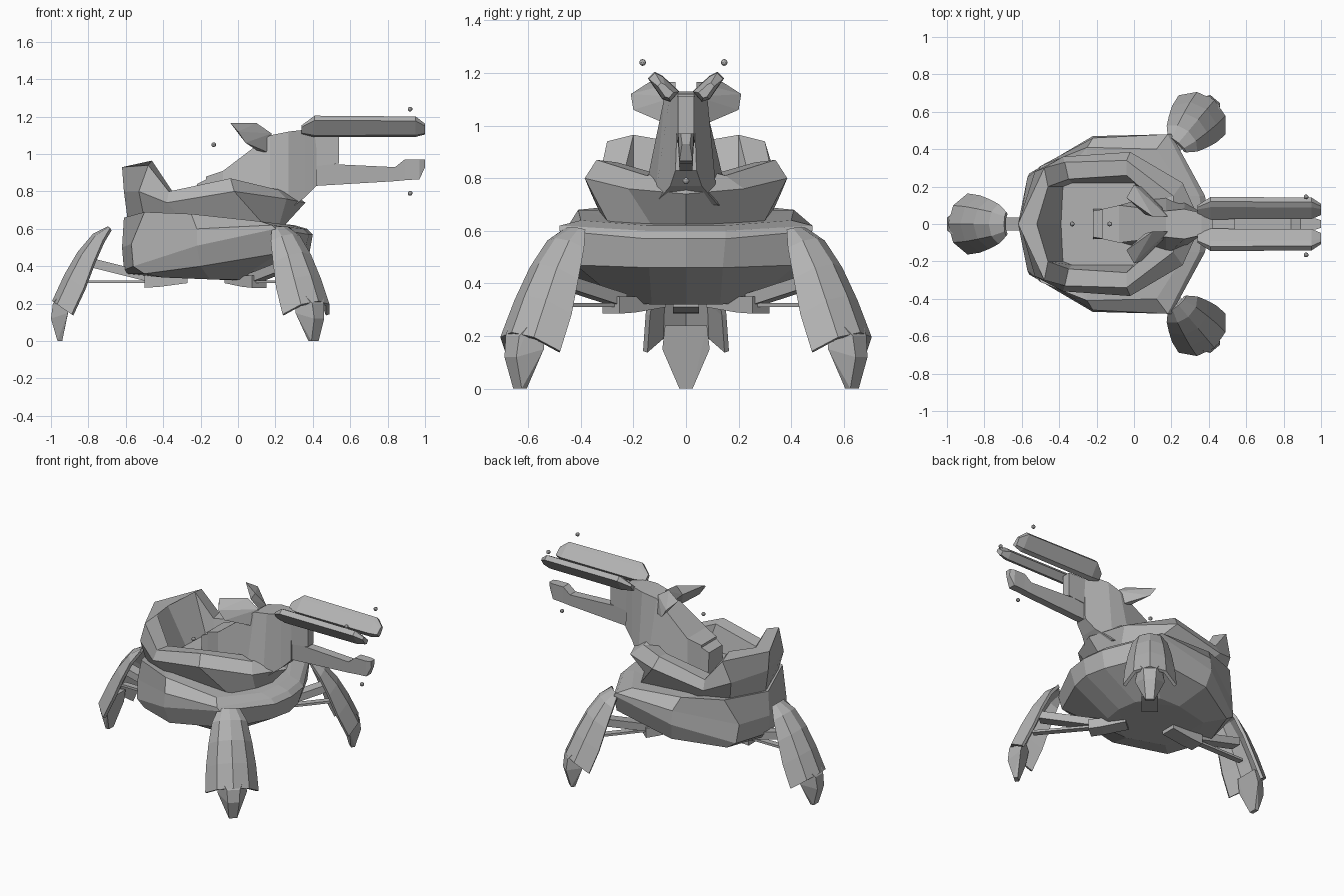
import bpy, bmesh, math
from mathutils import Matrix

old = bpy.data.objects.get("Cube")
if old:
    bpy.data.objects.remove(old)

metal = bpy.data.materials.new("grey_metal")
metal.use_nodes = True
GREY = (0.45, 0.45, 0.45, 1)
metal.diffuse_color = GREY
metal.node_tree.nodes["Principled BSDF"].inputs["Base Color"].default_value = GREY


def finish(name, bm, matrix=None):
    bmesh.ops.recalc_face_normals(bm, faces=bm.faces)
    mesh = bpy.data.meshes.new(name)
    bm.to_mesh(mesh)
    bm.free()
    mesh.materials.append(metal)
    obj = bpy.data.objects.new(name, mesh)
    if matrix:
        obj.matrix_world = matrix
    bpy.context.collection.objects.link(obj)
    return obj


def loft(name, halves, matrix=None):
    """Skin closed rings; each half outline is mirrored across y = 0."""
    bm = bmesh.new()
    rings = []
    for half in halves:
        pts = list(half) + [(x, -y, z) for x, y, z in reversed(half) if y > 0]
        rings.append([bm.verts.new(p) for p in pts])
    for a, b in zip(rings, rings[1:]):
        for i in range(len(a)):
            j = (i + 1) % len(a)
            bm.faces.new((a[i], a[j], b[j], b[i]))
    caps = [bm.faces.new(rings[0]), bm.faces.new(rings[-1])]
    bmesh.ops.triangulate(bm, faces=caps)
    return finish(name, bm, matrix)


def bar_loft(name, sections, side=0, matrix=None):
    """Skin of four-sided sections: x, top half width, top z, bottom half width, bottom z."""
    return loft(name, [[(x, wt, zt), (x, wb, zb)] for x, wt, zt, wb, zb in sections], matrix)


def solid(name, points, sy=1, matrix=None):
    bm = bmesh.new()
    for x, y, z in points:
        bm.verts.new((x, y * sy, z))
    bmesh.ops.convex_hull(bm, input=bm.verts)
    return finish(name, bm, matrix)


# Hull: flat belly, flared lower rim, sloping skirt
loft("hull", [
    [(.12, 0, .32), (.1, .13, .32), (0, .25, .33), (-.15, .25, .33), (-.4, .18, .34), (-.5, 0, .35)],
    [(.38, 0, .46), (.35, .14, .46), (.22, .42, .47), (-.2, .44, .4), (-.5, .28, .36), (-.6, 0, .36)],
    [(.4, 0, .57), (.38, .15, .57), (.2, .48, .6), (-.22, .47, .51), (-.56, .27, .4), (-.61, 0, .38)],
    [(.37, 0, .6), (.35, .15, .6), (.18, .48, .62), (-.22, .46, .6), (-.57, .25, .52), (-.62, 0, .5)],
    [(.3, 0, .62), (.28, .15, .62), (.12, .4, .64), (-.25, .41, .68), (-.5, .31, .69), (-.61, 0, .66)],
])

# Open turret tub with raised side horns and a high back
loft("turret_tub", [
    [(.25, 0, .62), (.22, .13, .62), (.14, .29, .62), (-.28, .31, .63), (-.5, .25, .65), (-.59, 0, .65)],
    [(.36, 0, .74), (.26, .22, .76), (-.02, .385, .8), (-.38, .36, .74), (-.53, .28, .8), (-.61, 0, .8)],
    [(.22, 0, .85), (.21, .15, .81), (-.04, .34, .87), (-.37, .33, .8), (-.48, .3, .94), (-.62, 0, .93)],
    [(.1, 0, .83), (.12, .12, .82), (-.04, .26, .86), (-.35, .24, .8), (-.46, .2, .965), (-.52, 0, .93)],
    [(.1, 0, .7), (.1, .1, .7), (0, .22, .7), (-.33, .22, .7), (-.38, .2, .7), (-.39, 0, .7)],
])

# Neck rising from the cockpit to the gun
bar_loft("neck", [
    (-.17, .08, .88, .08, .68), (-.08, .1, .91, .1, .68), (.17, .07, 1.1, .17, .68),
    (.27, .08, 1.12, .12, .7), (.36, .06, 1.13, .06, .77), (.42, .03, 1.12, .04, .83),
])
bar_loft("control_panel", [(-.22, .07, .84, .08, .7), (-.16, .08, .87, .08, .7)])

# Swept collar wings and the paired upper barrels
for side, sy in (("left", 1), ("right", -1)):
    solid(side + "_collar_wing", [
        (.18, .04, 1.11), (.18, .06, 1.0), (.1, .04, 1.165), (.06, .05, 1.11),
        (0, .21, 1.12), (.04, .2, 1.06), (-.04, .14, 1.165), (.1, .1, 1.02)], sy)
    barrel = []
    for x, s in ((.34, .4), (.41, 1), (.95, .95), (1.0, .5)):
        for y, z in ((.025, 1.13), (.06, 1.09), (.09, 1.1), (.145, 1.18), (.12, 1.205), (.09, 1.19)):
            barrel.append((x, .07 + (y - .07) * s, 1.12 + (z - 1.12) * s))
    solid(side + "_upper_barrel", barrel, sy)

# Lower barrel with raised muzzle, and breech block
bar_loft("lower_barrel", [
    (.3, .03, .95, .03, .74), (.42, .03, .95, .025, .83), (.84, .03, .93, .025, .855),
    (.89, .03, .97, .025, .86), (.97, .03, .97, .025, .865), (1.0, .02, .97, .015, .93)])
bar_loft("breech_block", [(.36, .035, 1.11, .035, .93), (.54, .03, 1.11, .03, .95)])

# Small marker beads
beads = [(-.13, 0, 1.05), (-.33, 0, .76), (.92, .145, 1.24), (.92, -.165, 1.24), (.92, 0, .79)]
for i, p in enumerate(beads):
    bm = bmesh.new()
    bmesh.ops.create_icosphere(bm, subdivisions=2, radius=.013)
    finish("bead_%d" % (i + 1), bm, Matrix.Translation(p))


# Legs: local x points outward
def leg(name, x, y, angle):
    m = Matrix.Translation((x, y, 0)) @ Matrix.Rotation(math.radians(angle), 4, "Z")
    # curved armour shield
    bm = bmesh.new()
    rows = []
    for u, z, w, back in ((0, .605, .06, .01), (.08, .565, .1, .05), (.16, .47, .125, .08),
                          (.23, .35, .145, .1), (.295, .21, .155, .1)):
        rows.append([bm.verts.new((u - back * k * k, w * f, z - back * .7 * k * k))
                     for f, k in ((-1, 1), (-.6, .5), (0, 0), (.6, .5), (1, 1))])
    for a, b in zip(rows, rows[1:]):
        for i in range(4):
            bm.faces.new((a[i], a[i + 1], b[i + 1], b[i]))
    shield = finish(name + "_shield", bm, m)
    mod = shield.modifiers.new("thickness", "SOLIDIFY")
    mod.thickness = .02
    mod.offset = 0
    # pointed foot
    solid(name + "_foot", [(u, v * s, z) for s in (1, -1) for u, v, z in (
        (.2, .08, .24), (.27, .06, .24), (.3, .04, .2), (.22, .09, .15),
        (.31, .035, .12), (.25, .025, 0), (.275, .025, 0))], 1, m)
    # arm, tie rod and hull bracket
    bar_loft(name + "_arm", [(-.24, .035, .36, .035, .31), (.12, .035, .45, .035, .4)], 0, m)
    bar_loft(name + "_tie_rod", [(-.22, .02, .325, .02, .31), (.16, .02, .325, .02, .31)], 0, m)
    bar_loft(name + "_bracket", [(-.42, .05, .34, .05, .31), (-.27, .05, .35, .05, .29),
                                 (-.19, .05, .35, .05, .285)], 0, m)


leg("rear_leg", -.69, 0, 180)
leg("left_front_leg", .235, .43, 50)
leg("right_front_leg", .235, -.43, -50)
